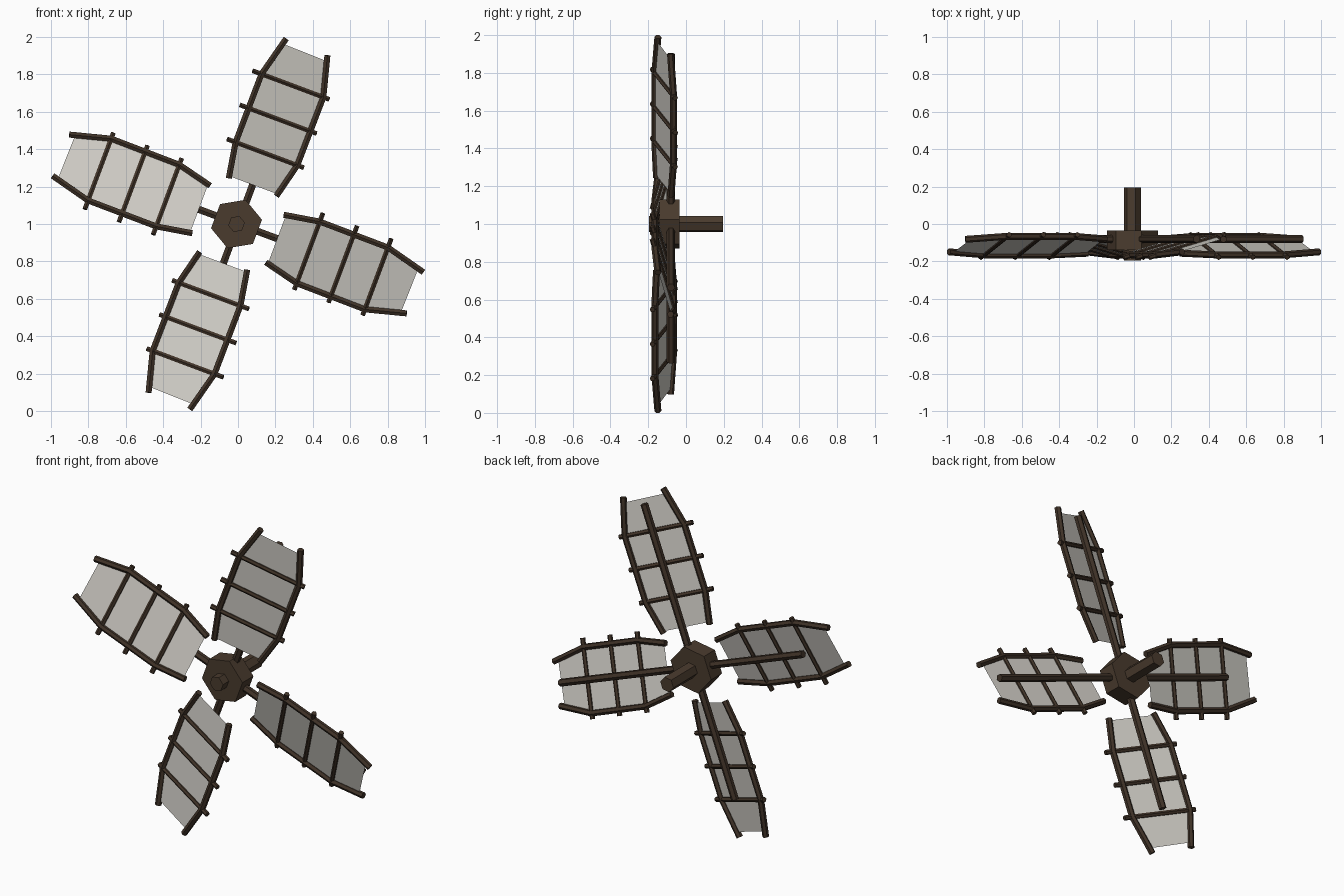
import bpy, bmesh, math
from mathutils import Vector, Matrix

if "Cube" in bpy.data.objects:
    bpy.data.objects.remove(bpy.data.objects["Cube"])

TILT = math.radians(20.5)      # whole wheel is turned about the y axis
CENTRE = Vector((0, 0, 1))


def material(name, rgb):
    m = bpy.data.materials.new(name)
    m.diffuse_color = (*rgb, 1)
    m.use_nodes = True
    m.node_tree.nodes["Principled BSDF"].inputs["Base Color"].default_value = m.diffuse_color
    return m


HUB_WOOD = material("hub brown", (0.068, 0.044, 0.027))
FRAME_WOOD = material("frame brown", (0.052, 0.033, 0.021))
CLOTH = material("sail cloth", (0.66, 0.64, 0.59))


def finish(bm, name, mat, quarter=0, shift=(0, 0, 0)):
    """Turn local upright geometry into place around the hub."""
    bmesh.ops.recalc_face_normals(bm, faces=bm.faces)
    rot = Matrix.Rotation(TILT + quarter * math.pi / 2, 4, 'Y')
    bm.transform(Matrix.Translation(CENTRE + Vector(shift)) @ rot)
    me = bpy.data.meshes.new(name)
    bm.to_mesh(me)
    bm.free()
    me.materials.append(mat)
    ob = bpy.data.objects.new(name, me)
    bpy.context.collection.objects.link(ob)
    return ob


def tube(bm, path, radius, ref, sides=6):
    """Faceted pole along a path, mitred at the bends."""
    path = [Vector(p) for p in path]
    rings = []
    for i, p in enumerate(path):
        a = (p - path[i - 1]).normalized() if i else None
        b = (path[i + 1] - p).normalized() if i < len(path) - 1 else None
        t = ((a or b) + (b or a)).normalized()
        n = Vector(ref)
        n = (n - t * n.dot(t)).normalized()
        s = t.cross(n)
        rings.append([bm.verts.new(p + radius * (n * math.cos(k * math.tau / sides)
                                                 + s * math.sin(k * math.tau / sides)))
                      for k in range(sides)])
    for r0, r1 in zip(rings, rings[1:]):
        for k in range(sides):
            j = (k + 1) % sides
            bm.faces.new((r0[k], r0[j], r1[j], r1[k]))
    bm.faces.new(rings[0])
    bm.faces.new(rings[-1])


def pole(name, path, radius, ref, mat, quarter=0, shift=(0, 0, 0)):
    bm = bmesh.new()
    tube(bm, path, radius, ref)
    return finish(bm, name, mat, quarter, shift)


def on_blade(u, v):
    """Point at distance u from the hub and v across the pitched blade."""
    return Vector((v, -0.119 + 0.28 * v, u))


# hub and axle
pole("hub", [(0, -0.14, 0), (0, -0.035, 0)], 0.138, (0, 0, 1), HUB_WOOD, shift=(-0.008, 0, 0))
pole("axle", [(0, -0.195, 0), (0, 0.195, 0)], 0.045, (0, 0, 1), HUB_WOOD, shift=(-0.008, 0, 0))

# two crossing spars, longer on one side
for q in range(2):
    pole("spar", [(0.0, -0.08, -0.78), (0.0, -0.08, 0.96)], 0.022, (0, 1, 0), FRAME_WOOD, q)

# outlines of the two bent rails: (u, v)
LEFT = [(0.212, -0.132), (0.405, -0.165), (0.795, -0.163), (1.018, -0.106)]
RIGHT = [(0.212, 0.14), (0.405, 0.187), (0.795, 0.19), (1.012, 0.132)]


def inset_ends(rail):
    """Sail edge stops just short of the rail ends."""
    pts = [Vector(p) for p in rail]
    pts[0] = pts[0].lerp(pts[1], 0.06)
    pts[-1] = pts[-1].lerp(pts[-2], 0.14)
    return [on_blade(*p) for p in pts]


for q in range(4):
    # side rails
    for side, rail in (("left", LEFT), ("right", RIGHT)):
        pole(side + "_rail", [on_blade(*p) for p in rail], 0.0185, (0, 1, 0), FRAME_WOOD, q)
    # cross rungs
    bm = bmesh.new()
    for u in (0.405, 0.60, 0.795):
        tube(bm, [on_blade(u, -0.212), on_blade(u, 0.222)], 0.0145, (0, 1, 0))
    finish(bm, "rungs", FRAME_WOOD, q)
    # sail cloth
    bm = bmesh.new()
    rows = [(bm.verts.new(a), bm.verts.new(b)) for a, b in zip(inset_ends(LEFT), inset_ends(RIGHT))]
    for (a, b), (c, d) in zip(rows, rows[1:]):
        bm.faces.new((a, b, d, c))
    finish(bm, "sail", CLOTH, q)
